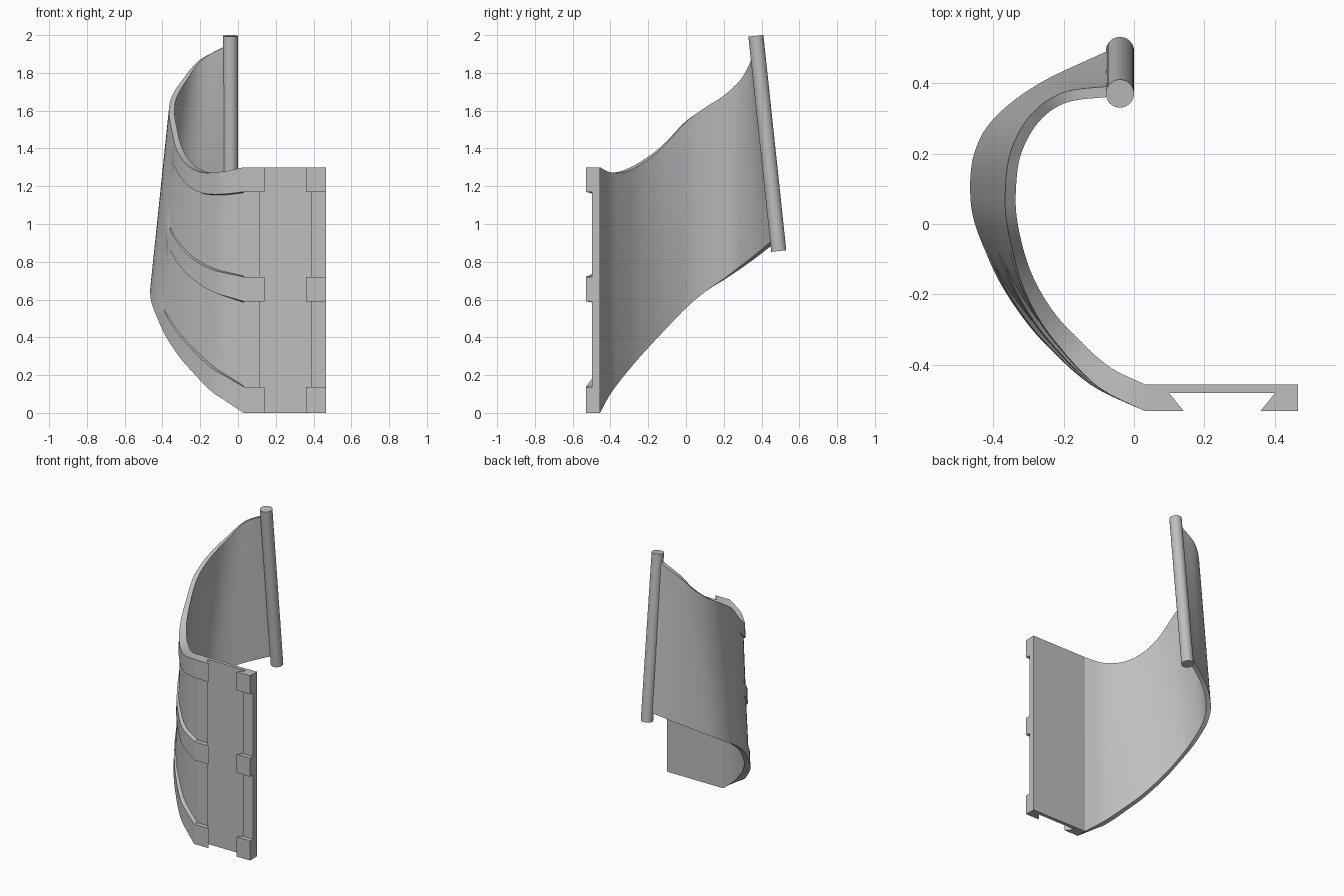
import bpy
import bmesh
from mathutils import Vector

cube = bpy.data.objects.get("Cube")
if cube:
    bpy.data.objects.remove(cube)

grey = bpy.data.materials.new("plain_grey")
grey.use_nodes = True
GREY = (0.52, 0.52, 0.52, 1)
grey.diffuse_color = GREY
grey.node_tree.nodes["Principled BSDF"].inputs["Base Color"].default_value = GREY


def finish(name, bm, smooth=None):
    bmesh.ops.recalc_face_normals(bm, faces=bm.faces)
    mesh = bpy.data.meshes.new(name)
    bm.to_mesh(mesh)
    bm.free()
    mesh.materials.append(grey)
    obj = bpy.data.objects.new(name, mesh)
    bpy.context.collection.objects.link(obj)
    if smooth:
        bpy.ops.object.select_all(action='DESELECT')
        obj.select_set(True)
        bpy.context.view_layer.objects.active = obj
        bpy.ops.object.shade_smooth_by_angle(angle=smooth)
    return obj


def prism(name, profile, z0, z1):
    """Extrude a plan outline upwards."""
    bm = bmesh.new()
    face = bm.faces.new([bm.verts.new((x, y, z0)) for x, y in profile])
    top = bmesh.ops.extrude_face_region(bm, geom=[face])["geom"]
    bmesh.ops.translate(bm, vec=(0, 0, z1 - z0),
                        verts=[v for v in top if isinstance(v, bmesh.types.BMVert)])
    finish(name, bm)


# Mounting plate with a shallow undercut channel
EDGE, END, HEIGHT = 0.03, 0.465, 1.30
BACK, FLOOR, FACE, LUG = -0.455, -0.48, -0.497, -0.53
prism("mounting_plate",
      [(EDGE, BACK), (END, BACK), (END, FACE), (0.386, FACE), (0.40, FLOOR),
       (0.10, FLOOR), (0.114, FACE), (EDGE, FACE)], 0, HEIGHT)

# Three pairs of dovetail lugs
bands = [(0, 0.138), (0.59, 0.72), (1.17, HEIGHT)]
for label, (z0, z1) in zip(("lower", "middle", "upper"), bands):
    prism(label + "_inner_lug", [(EDGE, FACE), (0.114, FACE), (0.14, LUG), (EDGE, LUG)], z0, z1)
    prism(label + "_outer_lug", [(0.386, FACE), (END, FACE), (END, LUG), (0.36, LUG)], z0, z1)

# Curved shell: inner top and bottom edges, from the plate round to the rod
top_edge = [(0.03, -0.455, 1.30), (-0.07, -0.405, 1.275), (-0.16, -0.325, 1.275),
            (-0.235, -0.24, 1.315), (-0.295, -0.13, 1.40), (-0.33, 0, 1.54),
            (-0.335, 0.1, 1.615), (-0.32, 0.2, 1.68), (-0.27, 0.29, 1.765),
            (-0.19, 0.345, 1.87), (-0.06, 0.362, 1.945)]
bottom_edge = [(0.03, -0.455, 0), (-0.09, -0.40, 0.10), (-0.19, -0.325, 0.20),
               (-0.275, -0.245, 0.295), (-0.36, -0.13, 0.42), (-0.42, 0, 0.555),
               (-0.435, 0.1, 0.64), (-0.422, 0.2, 0.71), (-0.37, 0.285, 0.775),
               (-0.25, 0.375, 0.845), (-0.06, 0.465, 0.92)]


def spline(points, s):
    """Catmull-Rom curve through the points."""
    pts = [Vector(p) for p in points]
    pts = [2 * pts[0] - pts[1]] + pts + [2 * pts[-1] - pts[-2]]
    i = min(int(s), len(points) - 2)
    t = s - i
    a, b, c, d = pts[i:i + 4]
    return 0.5 * (2 * b + (c - a) * t + (2 * a - 5 * b + 4 * c - d) * t ** 2
                  + (3 * b - a - 3 * c + d) * t ** 3)


def wall_point(s, v):
    return spline(bottom_edge, s).lerp(spline(top_edge, s), v)


# Heights up the wall, with raised ribs that carry on from the lugs
STEP = 0.004
rows = []
for z0, z1 in bands:
    lo, hi = z0 / HEIGHT, z1 / HEIGHT
    if z0 > 0:
        rows += [(lo - STEP, False)]
    rows += [(lo, True), ((lo + hi) / 2, True), (hi, True)]
    if z1 < HEIGHT:
        rows += [(hi + STEP, False)] + [(hi + k * 0.087, False) for k in (1, 2, 3)]

SPAN, PER = len(top_edge) - 1, 8
bm = bmesh.new()
rings = []
for k in range(SPAN * PER + 1):
    s = k / PER
    fade = max(0, 1 - s / 4.5)
    inner, outer = [], []
    for v, raised in rows:
        p = wall_point(s, v)
        along = wall_point(min(s + 0.05, SPAN), v) - wall_point(max(s - 0.05, 0), v)
        normal = Vector((along.y, -along.x, 0)).normalized() * -1
        normal = Vector((0, -1, 0)).lerp(normal, min(1, s)).normalized()
        thick = 0.03 + fade * (0.045 if raised else 0.012)
        inner.append(bm.verts.new(p))
        outer.append(bm.verts.new(p + normal * thick))
    rings.append(outer + inner[::-1])
for a, b in zip(rings, rings[1:]):
    for i in range(len(a)):
        j = (i + 1) % len(a)
        bm.faces.new((a[i], a[j], b[j], b[i]))
for ring in (rings[0], rings[-1]):
    n = len(rows)
    for i in range(n - 1):
        bm.faces.new((ring[i], ring[i + 1], ring[-2 - i], ring[-1 - i]))
finish("curved_shell", bm, smooth=0.6)

# Leaning rod along the free edge of the shell
rod_top, rod_foot = Vector((-0.04, 0.37, 1.996)), Vector((-0.04, 0.491, 0.857))
axis = rod_top - rod_foot
bm = bmesh.new()
bmesh.ops.create_cone(bm, cap_ends=True, segments=48, radius1=0.04, radius2=0.04,
                      depth=axis.length)
rod = finish("edge_rod", bm, smooth=0.6)
rod.location = (rod_top + rod_foot) / 2
rod.rotation_mode = 'QUATERNION'
rod.rotation_quaternion = axis.to_track_quat('Z', 'Y')
